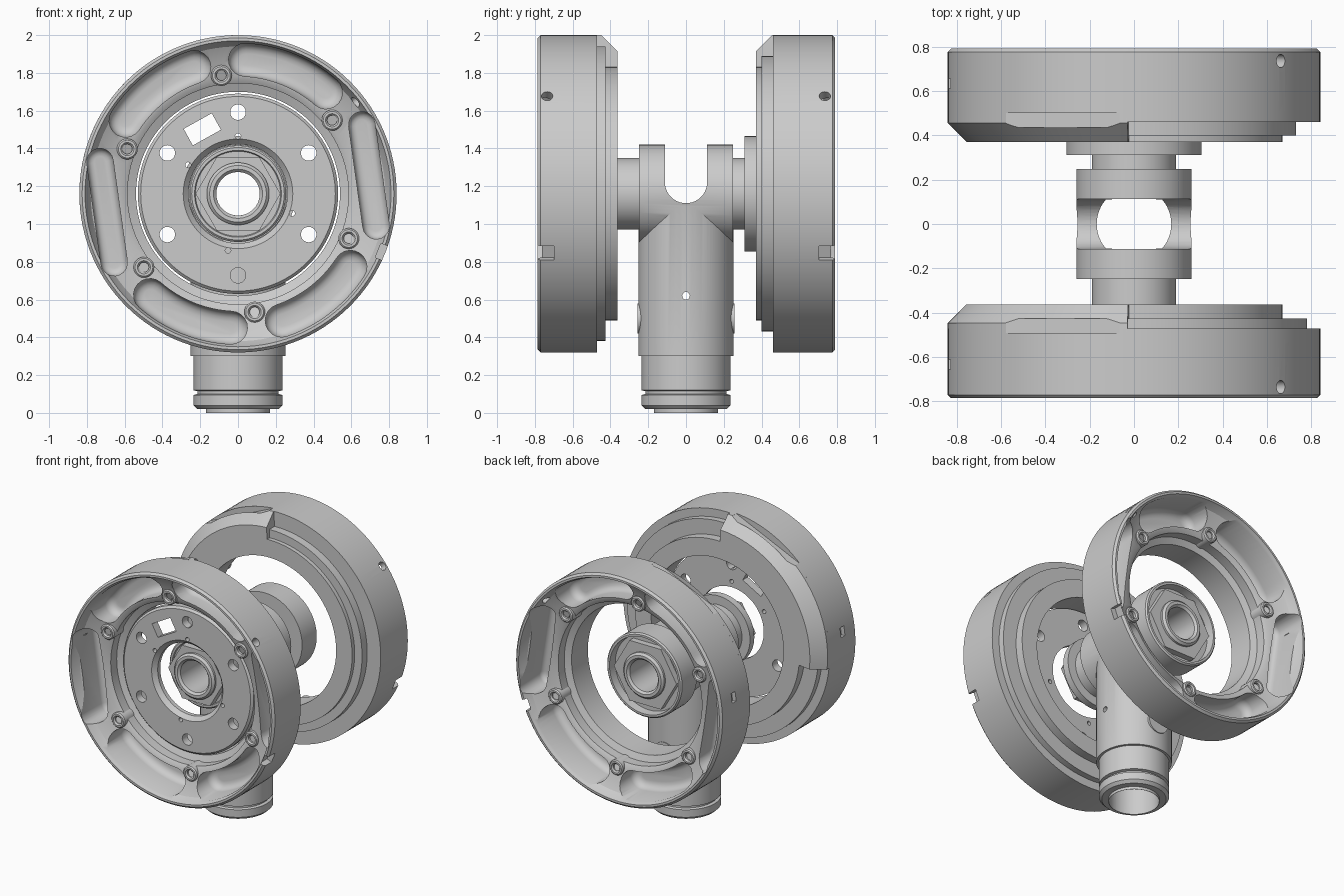
import bpy, bmesh
from math import sin, cos, pi, radians
from mathutils import Matrix, Vector

if "Cube" in bpy.data.objects:
    bpy.data.objects.remove(bpy.data.objects["Cube"])

ZC = 1.16  # wheel axis height


def make(name, bm):
    bmesh.ops.remove_doubles(bm, verts=bm.verts, dist=1e-5)
    bmesh.ops.recalc_face_normals(bm, faces=bm.faces)
    me = bpy.data.meshes.new(name)
    bm.to_mesh(me)
    bm.free()
    ob = bpy.data.objects.new(name, me)
    bpy.context.collection.objects.link(ob)
    return ob


def lathe(name, prof, axis='y', sy=1, a0=0, a1=360, n=120):
    """Revolve a closed (radius, height) profile, fully or as a sector."""
    bm = bmesh.new()
    full = a1 - a0 >= 360
    rows = []
    for i in range(n if full else n + 1):
        a = radians(a0 + (a1 - a0) * i / n)
        rows.append([bm.verts.new((r * cos(a), sy * h, ZC + r * sin(a)) if axis == 'y'
                                  else (r * cos(a), r * sin(a), h)) for r, h in prof])
    m = len(prof)
    for i in range(n):
        p, q = rows[i], rows[(i + 1) % len(rows)]
        for j in range(m):
            k = (j + 1) % m
            if prof[j][0] == 0 and prof[k][0] == 0:
                continue
            bm.faces.new((p[j], p[k], q[k], q[j]))
    if not full:
        bm.faces.new(rows[0])
        bm.faces.new(rows[-1])
    return make(name, bm)


def prism(name, pts, axis, lo, hi, bevel=0):
    """Extrude a 2D outline along an axis; optionally round the 'lo' end."""
    put = {'x': lambda u, v, h: (h, u, v), 'y': lambda u, v, h: (u, h, v),
           'z': lambda u, v, h: (u, v, h)}[axis]
    bm = bmesh.new()
    a = [bm.verts.new(put(u, v, lo)) for u, v in pts]
    b = [bm.verts.new(put(u, v, hi)) for u, v in pts]
    cap = bm.faces.new(a)
    bm.faces.new(b)
    for i in range(len(pts)):
        j = (i + 1) % len(pts)
        bm.faces.new((a[i], a[j], b[j], b[i]))
    bmesh.ops.recalc_face_normals(bm, faces=bm.faces)
    if bevel:
        bmesh.ops.bevel(bm, geom=list(cap.edges), offset=bevel, segments=4,
                        profile=0.5, affect='EDGES')
    return make(name, bm)


def circle(u, v, r, n=48):
    return [(u + r * cos(2 * pi * i / n), v + r * sin(2 * pi * i / n)) for i in range(n)]


def polar(r, t, deg):
    """Point at radial distance r, tangential offset t, in a frame turned by deg."""
    a = radians(deg)
    return r * cos(a) - t * sin(a), ZC + r * sin(a) + t * cos(a)


def block(r0, r1, t, deg):
    return [polar(r0, -t, deg), polar(r1, -t, deg), polar(r1, t, deg), polar(r0, t, deg)]


def arc_slot(r, w, span, deg):
    """Curved slot outline with round ends."""
    out = []
    for s in (1, -1):
        out += [polar(r + s * w, 0, deg - s * span + s * 2 * span * i / 16) for i in range(17)]
        cx, cz = polar(r, 0, deg + s * span)
        base = radians(deg + s * span) + (0 if s > 0 else pi)
        out += [(cx + w * cos(base + pi * i / 10), cz + w * sin(base + pi * i / 10))
                for i in range(1, 10)]
    return out


def straight_slot(r, w, half, deg):
    return [polar(r + s * w * cos(pi * i / 10), s * (half + w * sin(pi * i / 10)), deg)
            for s in (1, -1) for i in range(11)]


def boolean(ob, cutters, op='DIFFERENCE', keep=False):
    for c in cutters:
        m = ob.modifiers.new('cut', 'BOOLEAN')
        m.object, m.operation, m.solver = c, op, 'EXACT'
        bpy.context.view_layer.objects.active = ob
        bpy.ops.object.modifier_apply(modifier=m.name)
        if not keep:
            bpy.data.objects.remove(c)


def wheel(side, sy, face, shoulder, r1, y1, back):
    # dished ring with stepped back
    ring = lathe(side + '_wheel_ring', [
        (.825, face), (.84, face - .015), (.84, shoulder), (r1, shoulder), (r1, y1),
        (.67, y1), (.67, back), (.54, back), (.54, face - .23), (.585, face - .21),
        (.585, face - .14), (.61, face - .125), (.70, face - .105), (.78, face - .06),
        (.805, face - .015), (.81, face)], sy=sy)
    # thicker chamfered rim on the upper left
    rim = lathe(side + '_raised_rim', [
        (.668, back), (.755, back), (.84, back + .085), (.84, shoulder + .02),
        (.668, shoulder + .02)], sy=sy, a0=92, a1=186, n=40)
    # six pockets, the two at the sides straight
    cuts = []
    for k in range(6):
        deg = 8 + 60 * k
        if k % 3 == 0:
            pts, bev = straight_slot(.70, .07, .27, deg), .04
        else:
            pts, bev = arc_slot(.71, .087, 19, deg), .055
        cuts.append(prism('pocket', pts, 'y', sy * (face - .27), sy * (face + .05), bev))
    # edge notches and radial pin hole
    cuts.append(prism('notch', block(.8, .9, .04, -22), 'y', sy * (face - .085), sy * (face + .05)))
    cuts.append(prism('notch2', block(.81, .9, .035, 172), 'y', sy * .61, sy * .655))
    pin = prism('pin_hole', circle(0, 0, .03, 24), 'z', .78, .95)
    a = radians(38)
    pin.data.transform(Matrix.Translation((0, sy * .735, ZC)) @
                       Vector((cos(a), 0, sin(a))).to_track_quat('Z', 'Y').to_matrix().to_4x4())
    cuts.append(pin)
    boolean(ring, cuts)
    # long flat on the rim
    flat = prism('flat', block(.79, .95, .28, 114), 'y', sy * (back + .065), sy * (back + .13))
    boolean(ring, [flat], keep=True)
    boolean(rim, [flat])
    # screw bosses between pockets
    for k in range(6):
        x, z = polar(.632, 0, 38 + 60 * k)
        boss = lathe(side + '_screw_boss', [
            (.026, face - .25), (.055, face - .25), (.055, face - .105), (.047, face - .097),
            (.035, face - .097), (.026, face - .107)], sy=sy, n=28)
        boss.data.transform(Matrix.Translation((x, 0, z - ZC)))


wheel('front', -1, .785, .47, .78, .425, .362)
wheel('back', 1, .79, .46, .73, .40, .37)

# front disc with six holes and a window
disc = lathe('front_disc', [(.262, .56), (.29, .59), (.40, .59), (.515, .59), (.53, .575),
                            (.53, .53), (.262, .53)], sy=-1)
cuts = [prism('hole', circle(*polar(.432, 0, 30 + 60 * k), .041, 32), 'y', -.75, -.45)
        for k in range(6)]
cuts.append(prism('window', block(.34, .44, .085, 119), 'y', -.75, -.45))
cuts += [prism('screw_hole', circle(*polar(.305, 0, d), .015, 16), 'y', -.75, -.45)
         for d in (90, 150, 340, 260)]
boolean(disc, cuts)

# hubs: shaft, dished flange, hex nut, tube end (flange start, floor, rim; radius; nut; tip)
for side, sy, f0, floor, rim, fr, hexr, tip in (
        ('front', -1, .38, .43, .44, .255, .225, .52),
        ('back', 1, .31, .43, .49, .305, .255, .505)):
    lathe(side + '_hub', [
        (.115, .18), (.19, .18), (.19, f0), (fr, f0), (fr, rim - .01), (fr - .01, rim),
        (fr - .025, rim), (fr - .03, floor), (.165, floor), (.165, tip - .015), (.15, tip),
        (.13, tip), (.115, tip - .015)], sy=sy, n=80)
    nut = prism(side + '_hub_nut', circle(0, ZC, hexr, 6), 'y', sy * (floor - .01), sy * (tip - .03))
    boolean(nut, [prism('nut_bore', circle(0, ZC, .16), 'y', sy * .3, sy * .8)])

# post: turned leg joined to a round eye, forked at the top
post = lathe('forked_post', [
    (0, 0), (.17, 0), (.17, .02), (.215, .02), (.235, .04), (.235, .095), (.215, .1),
    (.215, .115), (.235, .12), (.235, .3), (.252, .3), (.252, ZC), (0, ZC)], axis='z', n=96)
boolean(post, [prism('eye', circle(0, ZC, .26, 96), 'y', -.248, .248)], 'UNION')
fork = [(.112 * cos(pi + pi * i / 20), 1.222 + .112 * sin(pi + pi * i / 20)) for i in range(21)]
boolean(post, [
    prism('fork_slot', fork + [(.112, 1.6), (-.112, 1.6)], 'x', -.5, .5),
    prism('post_bore', circle(0, 0, .168, 64), 'z', -.1, 1.21),
    prism('axle_bore', circle(0, ZC, .115, 64), 'y', -.5, .5),
    prism('pin_hole', circle(0, .62, .02, 20), 'x', -.5, .5)])

# small plugs on the front and back of the post
for side, sy in (('front', -1), ('back', 1)):
    prism(side + '_post_plug', circle(0, .5, .08, 40), 'y', sy * .2, sy * .257)

# smooth shading with sharp edges
bpy.ops.object.select_all(action='SELECT')
bpy.context.view_layer.objects.active = post
bpy.ops.object.shade_smooth_by_angle(angle=radians(30))
